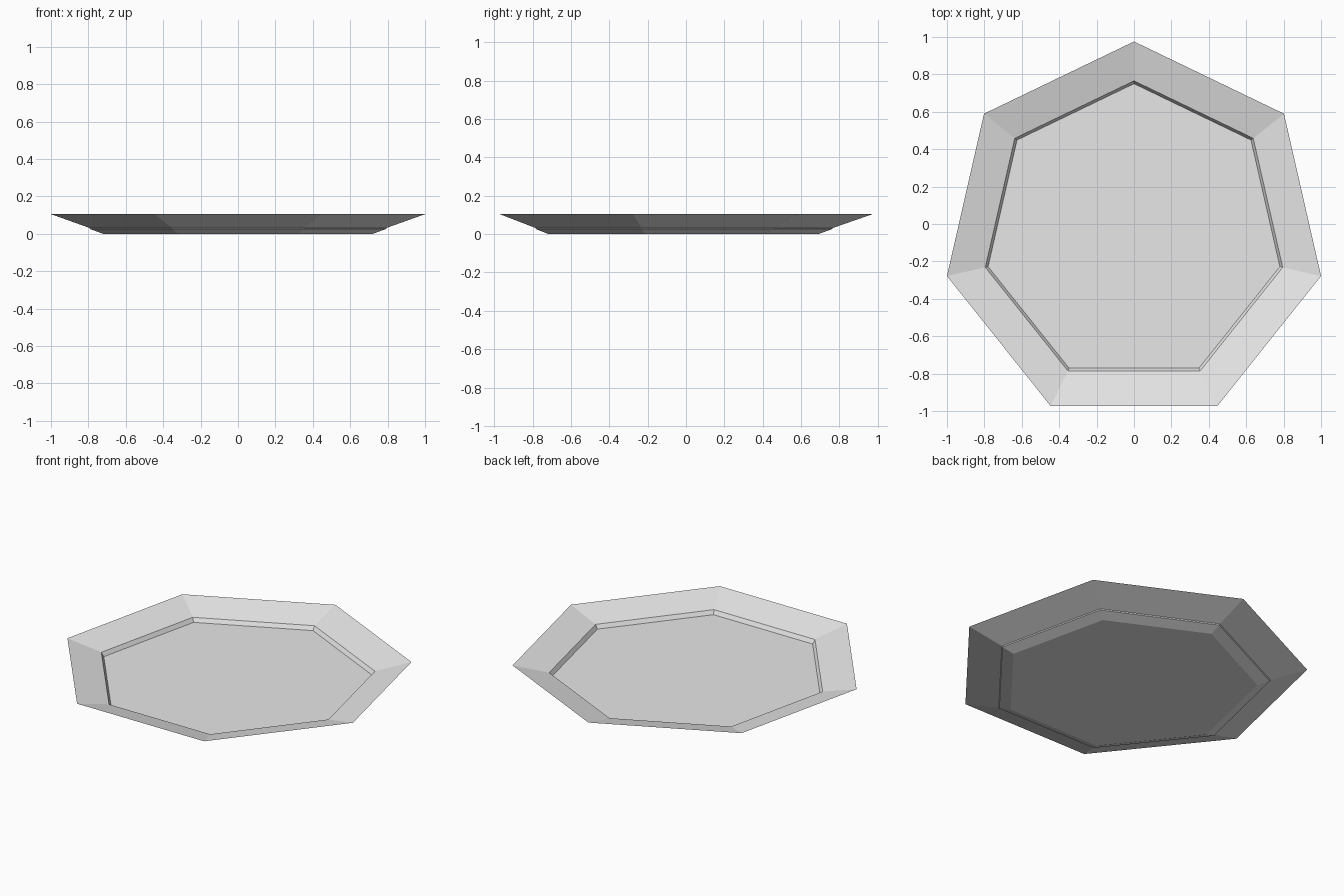
import bpy, bmesh, math

if "Cube" in bpy.data.objects:
    bpy.data.objects.remove(bpy.data.objects["Cube"])

SIDES = 7
CENTRE_Y = -0.05   # puts the heptagon's bounding box on the origin

grey = bpy.data.materials.new("light grey")
grey.diffuse_color = (0.8, 0.8, 0.8, 1)
grey.use_nodes = True
grey.node_tree.nodes["Principled BSDF"].inputs["Base Color"].default_value = grey.diffuse_color


def ring(bm, radius, z):
    """Heptagon of vertices with one corner pointing to +y."""
    steps = [math.pi / 2 + 2 * math.pi * i / SIDES for i in range(SIDES)]
    return [bm.verts.new((radius * math.cos(a), radius * math.sin(a) + CENTRE_Y, z))
            for a in steps]


def lathe(name, profile):
    """Loft (radius, z) rings and cap the first and last ring."""
    bm = bmesh.new()
    rings = [ring(bm, r, z) for r, z in profile]
    for low, high in zip(rings, rings[1:]):
        for i in range(SIDES):
            j = (i + 1) % SIDES
            bm.faces.new((low[i], low[j], high[j], high[i]))
    bm.faces.new(rings[0][::-1])
    bm.faces.new(rings[-1])
    bmesh.ops.recalc_face_normals(bm, faces=bm.faces)
    mesh = bpy.data.meshes.new(name)
    bm.to_mesh(mesh)
    bm.free()
    mesh.materials.append(grey)
    obj = bpy.data.objects.new(name, mesh)
    bpy.context.collection.objects.link(obj)
    return obj


# Plate: base, underside step, sharp rim, sloped inner rim, short wall, floor
lathe("plate", [
    (0.74, 0.0),
    (0.812, 0.026),
    (0.816, 0.032),
    (1.0257, 0.105),
    (0.8155, 0.053),
    (0.80, 0.028),
])
